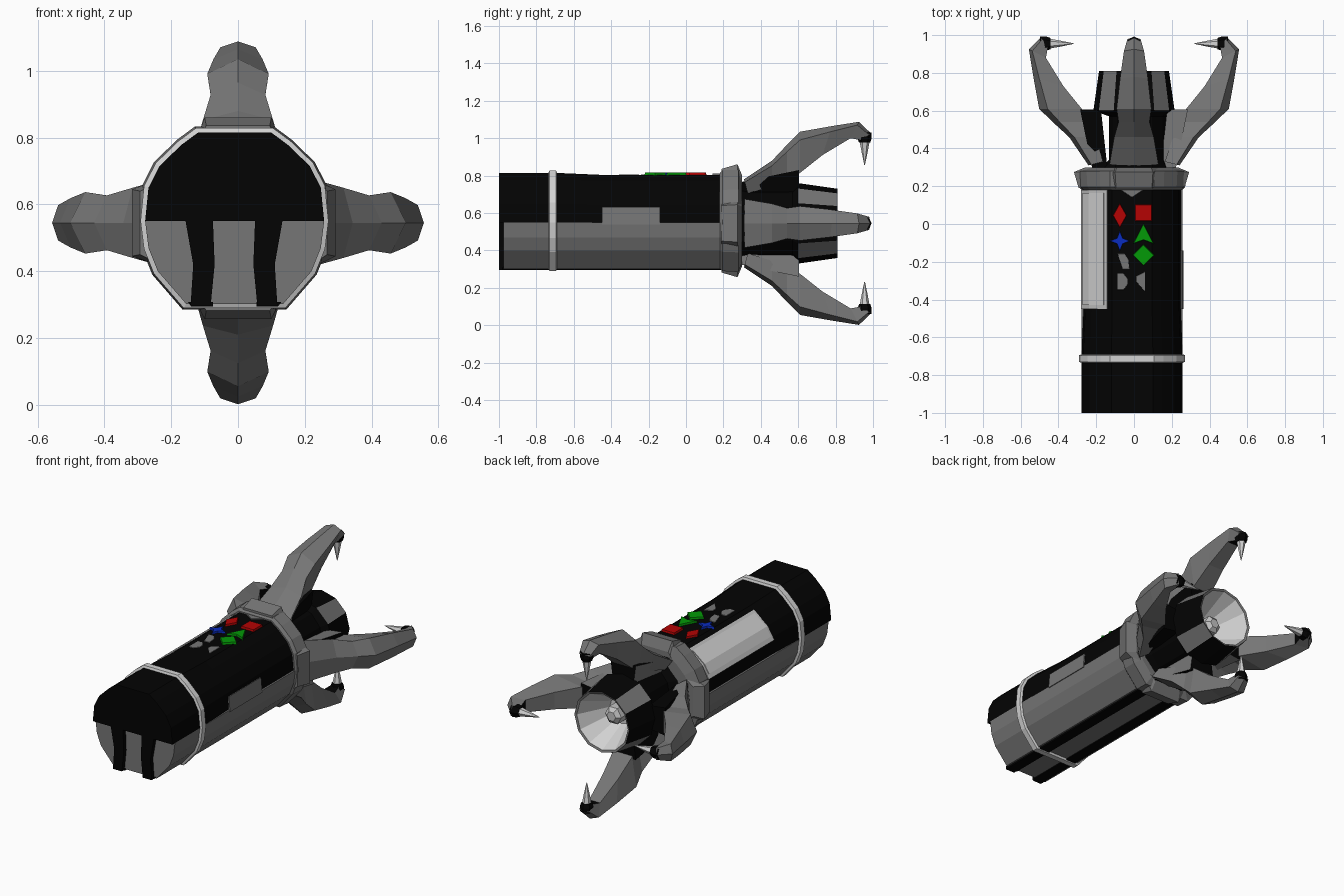
import bpy, bmesh, math
from mathutils import Vector

if "Cube" in bpy.data.objects:
    bpy.data.objects.remove(bpy.data.objects["Cube"])

CZ = 0.545  # height of the long axis


def material(name, rgb):
    m = bpy.data.materials.new(name)
    m.diffuse_color = (*rgb, 1)
    m.use_nodes = True
    m.node_tree.nodes["Principled BSDF"].inputs["Base Color"].default_value = m.diffuse_color
    return m


BLACK = material("black", (0.001, 0.001, 0.001))
GREY = material("grey", (0.18, 0.18, 0.18))
PANEL = material("panel grey", (0.56, 0.56, 0.56))
LIGHT = material("light grey", (0.65, 0.65, 0.65))
RED = material("red", (0.46, 0.001, 0.001))
GREEN = material("green", (0.001, 0.32, 0.002))
BLUE = material("blue", (0.003, 0.025, 0.53))


def loft(name, rings, *mats, rule=None, caps=True):
    """Skin a list of equal-length rings; rule(ring, side) picks the material."""
    bm = bmesh.new()
    vs = [[bm.verts.new(p) for p in ring] for ring in rings]
    n = len(vs[0])
    for i in range(len(vs) - 1):
        for j in range(n):
            k = (j + 1) % n
            f = bm.faces.new((vs[i][j], vs[i][k], vs[i + 1][k], vs[i + 1][j]))
            f.material_index = rule(i, j) if rule else 0
    if caps:
        bm.faces.new(vs[0])
        bm.faces.new(vs[-1])
    bmesh.ops.recalc_face_normals(bm, faces=bm.faces)
    me = bpy.data.meshes.new(name)
    bm.to_mesh(me)
    bm.free()
    for m in mats:
        me.materials.append(m)
    ob = bpy.data.objects.new(name, me)
    bpy.context.collection.objects.link(ob)
    return ob


def section(pts, y, s=1.0):
    """Place an x,z outline at y, scaled about the axis."""
    return [(x * s, y, CZ + (z - CZ) * s) for x, z in pts]


def circle(y, r, n, rz=None, cx=0.0):
    return [(cx + r * math.cos(math.tau * i / n), y,
             CZ + (rz or r) * math.sin(math.tau * i / n)) for i in range(n)]


# Body outlines: right half, mirrored with a slightly wider left side
upper_r = [(0.258, 0.55), (0.248, 0.65), (0.215, 0.715), (0.15, 0.778), (0.10, 0.815)]
lower_r = [(0.135, 0.302), (0.22, 0.40), (0.248, 0.47), (0.258, 0.55)]
wide = lambda p: (-p[0] - 0.02, p[1])
upper = upper_r + [wide(p) for p in reversed(upper_r)]
lower = lower_r + [wide(p) for p in reversed(lower_r)]

loft("upper_body", [section(upper, -1), section(upper, -0.7),
                    section(upper, -0.45, 0.96), section(upper, 0.2, 0.96)], BLACK)
loft("lower_body", [section(lower, -0.975), section(lower, 0.2)], GREY)
outline = lower_r[:-1] + upper + [wide(p) for p in reversed(lower_r[:-1])]
loft("band", [section(outline, -0.735, 1.0), section(outline, -0.73, 1.05),
              section(outline, -0.695, 1.05), section(outline, -0.69, 1.0)], LIGHT)

# Dark bars down the end face, carried on along the underside
for s in (-1, 1):
    bar = [(s * 0.13 - 0.012, 0.296), (s * 0.07 - 0.012, 0.296), (s * 0.058 - 0.012, 0.42),
           (s * 0.063 - 0.012, 0.55), (s * 0.145 - 0.012, 0.55), (s * 0.122 - 0.012, 0.42)]
    loft("end_bar", [section(bar, -1), section(bar, -0.96)], BLACK)
    rail = [(s * 0.14 - 0.01, 0.308), (s * 0.13 - 0.01, 0.295), (s * 0.065 - 0.01, 0.295), (s * 0.065 - 0.01, 0.308)]
    loft("under_rail", [section(rail, -0.98), section(rail, 0.2)], BLACK)


def skin(name, pts, y0, y1, s, mat):
    """Thin plate that follows part of the body outline."""
    mid = [(x * 0.97, CZ + (z - CZ) * 0.97) for x, z in reversed(pts)]
    loft(name, [section(pts + mid, y0, s), section(pts + mid, y1, s)], mat)


skin("side_tab", [(0.258, 0.54), (0.25, 0.63)], -0.45, -0.14, 1.015, GREY)
skin("panel_frame", [(-0.281, 0.64), (-0.238, 0.712), (-0.143, 0.788)], -0.45, 0.18, 1.0, PANEL)
skin("panel_face", [(-0.27, 0.665), (-0.239, 0.716), (-0.16, 0.779)], -0.43, 0.165, 1.005, LIGHT)

# Buttons and small plates on the flat top
TOP = CZ + (0.815 - CZ) * 0.96


def plate(name, pts, cx, cy, mat, h=0.012):
    base = [(cx + x, cy + y, TOP - 0.004) for x, y in pts]
    top = [(cx + x * 0.93, cy + y * 0.93, TOP + h) for x, y in pts]
    loft(name, [base, top], mat)


def diamond(w, h):
    return [(w, 0), (0, h), (-w, 0), (0, -h)]


star = [((0.055 if i % 2 == 0 else 0.022) * math.cos(i * math.pi / 4),
         (0.055 if i % 2 == 0 else 0.022) * math.sin(i * math.pi / 4)) for i in range(8)]
plate("red_diamond_button", diamond(0.037, 0.066), -0.075, 0.045, RED)
plate("red_square_button", [(0.045, 0.045), (-0.045, 0.045), (-0.045, -0.045), (0.045, -0.045)],
      0.05, 0.06, RED)
plate("blue_star_button", star, -0.075, -0.09, BLUE)
plate("green_arrow_button", [(0, 0.058), (-0.055, -0.05), (0, -0.03), (0.055, -0.05)],
      0.05, -0.055, GREEN)
plate("green_diamond_button", diamond(0.058, 0.058), 0.05, -0.165, GREEN)
half = [(-0.028, -0.045), (0.005, -0.045), (0.028, -0.015), (0.028, 0.015), (0.005, 0.045), (-0.028, 0.045)]
plate("upper_marker", [(-0.033, 0.045), (0.005, 0.045), (0.026, 0.015), (0.033, -0.042), (-0.005, -0.042)],
      -0.055, -0.2, GREY, 0.003)
plate("lower_marker", half, -0.06, -0.305, GREY, 0.003)
plate("slanted_marker", [(0.024, -0.055), (0.024, 0.055), (-0.024, 0.03), (-0.024, 0.0)],
      0.035, -0.305, GREY, 0.003)
plate("top_chevron", [(-0.09, 0.03), (0, -0.03), (0.09, 0.03)], -0.01, 0.17, GREY, 0.006)

# Collar follows the body outline
loft("collar", [section(outline, y, s) for y, s in
                ((0.18, 0.99), (0.195, 1.05), (0.28, 1.07), (0.30, 0.85))], GREY)

# Off-centre neck and flared lamp head: grey strips on the diagonals
loft("lamp_head", [circle(0.28, 0.2, 12), circle(0.34, 0.152, 12, 0.185, 0.02),
                   circle(0.57, 0.152, 12, 0.185, 0.02),
                   circle(0.60, 0.215, 12), circle(0.81, 0.185, 12)], BLACK, GREY,
     rule=lambda i, j: 1 if i == 3 and j % 3 == 1 else 0, caps=False)
bowl = loft("lamp_bowl", [circle(0.81, 0.185, 12), circle(0.805, 0.172, 12),
                          circle(0.62, 0.08, 12), circle(0.62, 0.005, 12)],
            LIGHT, GREY, rule=lambda i, j: 1 if i == 0 else 0, caps=False)
bowl.data.flip_normals()
loft("lamp_core", [circle(0.61, 0.055, 6), circle(0.70, 0.055, 6), circle(0.72, 0.03, 6)], PANEL)

# Claw sections: outer (y, r), inner (y, r), half width
ARM = [((0.31, 0.235), (0.33, 0.16), 0.13), ((0.46, 0.335), (0.46, 0.20), 0.105),
       ((0.54, 0.42), (0.54, 0.235), 0.082),
       ((0.61, 0.49), (0.61, 0.27), 0.092), ((0.78, 0.52), (0.73, 0.365), 0.074),
       ((0.925, 0.543), (0.88, 0.455), 0.053), ((0.99, 0.48), (0.935, 0.445), 0.035)]

PADS = (0.292, 0.316, 0.318, 0.288)  # collar pad heights
for q, side in enumerate(("right", "top", "left", "bottom")):
    a = q * math.pi / 2
    rad = Vector((math.cos(a), 0, math.sin(a)))
    tan = Vector((-math.sin(a), 0, math.cos(a)))
    reach = 1.025 if q % 2 == 0 else 1.0

    def at(y, r, t):
        return Vector((0, y, CZ)) + rad * r + tan * t

    def box(y, r0, r1, w0, w1):
        return [at(y, r0, -w0), at(y, r0, w0), at(y, r1, w1), at(y, r1, -w1)]

    # Raised collar pad
    p = PADS[q]
    loft(side + "_collar_pad", [box(0.19, 0.2, p - 0.025, 0.14, 0.095), box(0.275, 0.2, p, 0.145, 0.10),
                                box(0.30, 0.2, p - 0.06, 0.13, 0.09)], GREY)
    # Inner block carrying the arm, dark on one flank
    loft(side + "_arm_block", [box(0.29, 0.14, 0.22, 0.07, 0.1), box(0.605, 0.175, 0.285, 0.07, 0.085)],
         BLACK, GREY, rule=lambda i, j: 1 if j == 1 else 0)
    # Ridged arm, dark under the very tip
    rings = []
    for (yo, ro), (yi, ri), w in ARM:
        ro, ri = ro * reach, ri * reach
        ys, rs = yo + (yi - yo) * 0.2, ro + (ri - ro) * 0.2
        rings.append([at(yo, ro, 0), at(ys, rs, w), at(yi, ri, w * 0.7),
                      at(yi, ri, -w * 0.7), at(ys, rs, -w)])
    loft(side + "_claw_arm", rings, GREY, BLACK, rule=lambda i, j: 1 if i == 5 and j == 2 else 0)

    # Dark socket and pale talon pointing inward
    def spike_ring(r, s, n=6):
        return [at(0.955 + s * math.cos(i * math.tau / n), r * reach, s * math.sin(i * math.tau / n))
                for i in range(n)]

    loft(side + "_talon_socket", [spike_ring(0.485, 0.037), spike_ring(0.455, 0.038), spike_ring(0.432, 0.03)], BLACK)
    loft(side + "_talon", [spike_ring(0.44, 0.027), spike_ring(0.38, 0.016), spike_ring(0.313, 0.002)], LIGHT)
